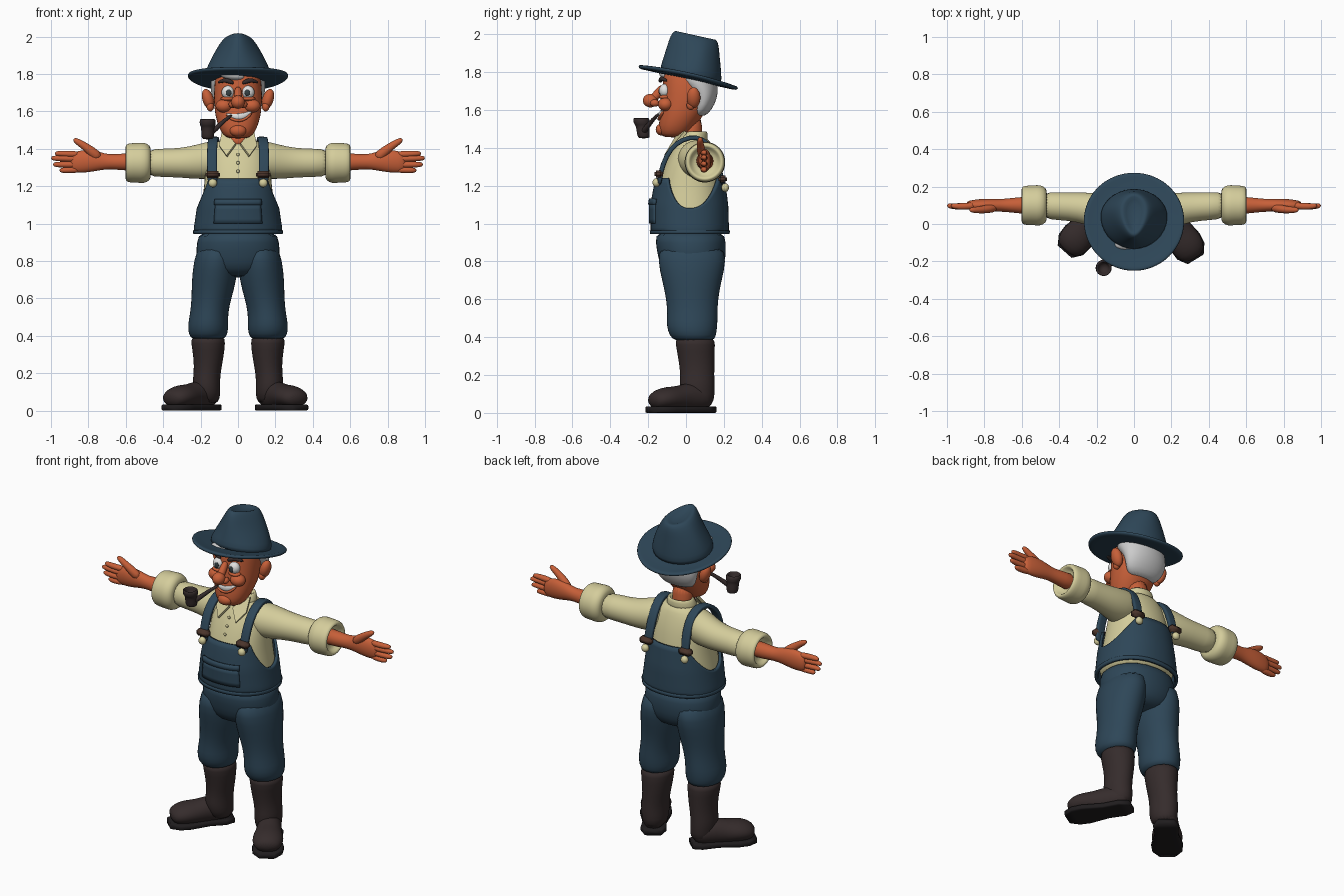
import bpy, bmesh, math
from mathutils import Vector, Matrix

def material(name, rgb):
    m = bpy.data.materials.new(name)
    m.diffuse_color = (*rgb, 1)
    return m

BLUE = material("denim_blue", (0.027, 0.062, 0.097))
SHIRT = material("cream_cloth", (0.66, 0.61, 0.33))
SKIN = material("skin", (0.57, 0.115, 0.04))
BOOT = material("boot_brown", (0.036, 0.025, 0.025))
SOLE = material("dark_sole", (0.014, 0.012, 0.013))
WHITE = material("white", (0.75, 0.75, 0.74))
HAIR = material("grey_hair", (0.6, 0.6, 0.6))
LEATHER = material("buckle_brown", (0.07, 0.035, 0.024))
EYE = material("eye_grey", (0.035, 0.05, 0.055))
X, Y, Z = Vector((1, 0, 0)), Vector((0, 1, 0)), Vector((0, 0, 1))

def finish(name, bm, mat, sub=0, smooth=True):
    bmesh.ops.recalc_face_normals(bm, faces=bm.faces[:])
    for f in bm.faces:
        f.smooth = smooth
    me = bpy.data.meshes.new(name)
    bm.to_mesh(me)
    bm.free()
    me.materials.append(mat)
    ob = bpy.data.objects.new(name, me)
    bpy.context.collection.objects.link(ob)
    if sub:
        ob.modifiers.new("smooth", "SUBSURF").levels = sub
        ob.modifiers["smooth"].render_levels = sub
    return ob

def se(c, p):
    return math.copysign(abs(c) ** (2 / p), c)

# Skin of rounded sections; each ring is (x, y, z, half size along hint, other half size)
def sweep(name, rings, mat, axis=None, hint=X, n=20, p=2.0, sub=1):
    bm, loops = bmesh.new(), []
    pts = [Vector(r[:3]) for r in rings]
    for i, r in enumerate(rings):
        if axis == "z":
            u, v = X, Y
        elif axis == "x":
            u, v = Y, Z
        else:
            t = (pts[min(i + 1, len(pts) - 1)] - pts[max(i - 1, 0)]).normalized()
            u = (hint - t * hint.dot(t)).normalized()
            v = t.cross(u)
        angles = [2 * math.pi * k / n for k in range(n)]
        loops.append([bm.verts.new(pts[i] + u * r[3] * se(math.cos(a), p) + v * r[4] * se(math.sin(a), p))
                      for a in angles])
    for a, b in zip(loops, loops[1:]):
        for k in range(n):
            bm.faces.new((a[k], a[(k + 1) % n], b[(k + 1) % n], b[k]))
    bm.faces.new(loops[0])
    bm.faces.new(loops[-1])
    return finish(name, bm, mat, sub)

# Upright form; each row is (z, centre x, front y, back y, half width)
def body(name, rows, mat, s=1, **kw):
    return sweep(name, [(s * x, (f + b) / 2, z, w, (b - f) / 2) for z, x, f, b, w in rows], mat, axis="z", **kw)

def ball(name, loc, size, mat, rot=0):
    bm = bmesh.new()
    bmesh.ops.create_uvsphere(bm, u_segments=20, v_segments=12, radius=1,
                              matrix=Matrix.Translation(loc) @ Matrix.Rotation(rot, 4, "Y") @ Matrix.Diagonal((*size, 1)))
    return finish(name, bm, mat)

# Shirt torso
TORSO = [(0.93, 0, -0.165, 0.205, 0.212), (0.97, 0, -0.167, 0.207, 0.217), (1.1, 0, -0.168, 0.203, 0.198),
         (1.2, 0, -0.15, 0.19, 0.182), (1.3, 0, -0.118, 0.175, 0.178), (1.37, 0, -0.085, 0.155, 0.165),
         (1.42, 0, -0.055, 0.135, 0.135), (1.46, 0, -0.03, 0.115, 0.085)]
body("shirt_torso", TORSO, SHIRT, p=2.2)

# Curved denim panel lying on the torso
def panel(name, a0, a1, low, top, off, cols, rows=10):
    bm, grid = bmesh.new(), []
    for i in range(cols + 1):
        a = math.radians(a0 + (a1 - a0) * i / cols)
        c, s = math.cos(a), math.sin(a)
        col = []
        for j in range(rows + 1):
            z = low + (top(s) - low) * j / rows
            k = max(m for m in range(len(TORSO) - 1) if TORSO[m][0] <= z)
            A, B = TORSO[k], TORSO[k + 1]
            t = (z - A[0]) / (B[0] - A[0])
            f, b, w = [A[m] + (B[m] - A[m]) * t for m in (2, 3, 4)]
            col.append(bm.verts.new(((w + off) * se(c, 2.2), (f + b) / 2 + ((b - f) / 2 + off) * se(s, 2.2), z)))
        grid.append(col)
    for p, q in zip(grid, grid[1:]):
        for j in range(rows):
            bm.faces.new((p[j], q[j], q[j + 1], p[j + 1]))
    bmesh.ops.remove_doubles(bm, verts=bm.verts[:], dist=1e-5)
    ob = finish(name, bm, BLUE)
    m = ob.modifiers.new("thickness", "SOLIDIFY")
    m.thickness, m.offset = 0.016, 0
    return ob

panel("overall_bib", 0, 360, 0.95, lambda s: 1.08 + 0.16 * min(1, (abs(s) / (0.64 if s < 0 else 0.82)) ** 2), 0.012, 72)
panel("waist_hem", 0, 360, 0.945, lambda s: 0.965, 0.017, 48, 2)
panel("bib_pocket", -121, -59, 1.0, lambda s: 1.1, 0.02, 14, 4)
panel("pocket_flap", -122, -58, 1.1, lambda s: 1.13, 0.025, 14, 2)

# Trouser hips
body("trouser_hips", [(0.97, 0, -0.165, 0.205, 0.212), (0.9, 0, -0.163, 0.213, 0.222), (0.82, 0, -0.15, 0.213, 0.23),
                      (0.76, 0, -0.13, 0.195, 0.2), (0.71, 0, -0.08, 0.15, 0.12)], BLUE, p=2.2)

for s, side in ((-1, "right"), (1, "left")):
    # Trouser legs
    body(side + "_trouser_leg", [(0.9, 0.11, -0.14, 0.2, 0.1), (0.8, 0.12, -0.152, 0.215, 0.118),
         (0.7, 0.127, -0.128, 0.19, 0.122), (0.6, 0.142, -0.105, 0.17, 0.107), (0.52, 0.155, -0.1, 0.168, 0.102),
         (0.46, 0.16, -0.105, 0.168, 0.11), (0.41, 0.16, -0.09, 0.16, 0.106), (0.375, 0.16, -0.06, 0.15, 0.088)], BLUE, s)
    # Boots
    body(side + "_boot_shaft", [(0.4, 0.16, -0.055, 0.15, 0.088), (0.37, 0.16, -0.058, 0.155, 0.094),
         (0.28, 0.157, -0.04, 0.152, 0.08), (0.2, 0.165, -0.03, 0.15, 0.072), (0.15, 0.17, -0.035, 0.152, 0.075),
         (0.1, 0.165, -0.03, 0.152, 0.072), (0.03, 0.165, 0.0, 0.145, 0.066)], BOOT, s)
    tx, ty = (0.315, -0.085) if s < 0 else (0.285, -0.115)
    def foot(t, z, a, b):
        return (s * (0.16 + (tx - 0.16) * t), 0.09 + (ty - 0.09) * t, z, a, b)
    across = Vector((0.09 - ty, s * (tx - 0.16), 0)).normalized()
    across = Vector((across.x, across.y * 1, 0))
    sweep(side + "_boot_foot", [foot(-0.2, 0.07, 0.045, 0.045), foot(0, 0.08, 0.068, 0.065), foot(0.35, 0.085, 0.066, 0.08),
          foot(0.65, 0.075, 0.078, 0.065), foot(0.9, 0.077, 0.09, 0.063), foot(1.15, 0.07, 0.085, 0.055),
          foot(1.33, 0.055, 0.052, 0.032)], BOOT, hint=across)
    sweep(side + "_boot_sole", [foot(-0.22, 0.017, 0.05, 0.017), foot(0, 0.017, 0.073, 0.017), foot(0.4, 0.017, 0.067, 0.017),
          foot(0.9, 0.017, 0.09, 0.017), foot(1.15, 0.017, 0.085, 0.017), foot(1.36, 0.017, 0.05, 0.017)],
          SOLE, hint=across, p=6, sub=0)
    # Sleeves with rolled cuffs
    sweep(side + "_sleeve", [(s * x, y, z, a, b) for x, y, z, a, b in (
          (0.06, 0.05, 1.35, 0.09, 0.09), (0.14, 0.055, 1.342, 0.105, 0.104), (0.22, 0.075, 1.33, 0.093, 0.093),
          (0.3, 0.09, 1.325, 0.08, 0.08), (0.4, 0.095, 1.325, 0.074, 0.076), (0.5, 0.1, 1.325, 0.075, 0.075))], SHIRT, axis="x")
    sweep(side + "_rolled_cuff", [(s * x, 0.1, 1.325, r, r) for x, r in (
          (0.465, 0.07), (0.47, 0.093), (0.5, 0.112), (0.54, 0.106), (0.58, 0.107), (0.603, 0.097),
          (0.6, 0.078), (0.56, 0.07))], SHIRT, axis="x", n=24)
    # Forearm, palm, fingers and thumb
    sweep(side + "_forearm_and_palm", [(s * x, 0.1, z, a, b) for x, z, a, b in (
          (0.52, 1.33, 0.05, 0.052), (0.62, 1.33, 0.044, 0.045), (0.69, 1.33, 0.034, 0.038), (0.74, 1.335, 0.035, 0.05),
          (0.8, 1.335, 0.036, 0.062), (0.86, 1.33, 0.03, 0.06), (0.9, 1.325, 0.02, 0.045))], SKIN, axis="x")
    for k, (z0, z1, x1) in enumerate(((1.37, 1.375, 0.98), (1.345, 1.35, 1.0), (1.315, 1.316, 0.99), (1.288, 1.285, 0.955))):
        sweep(f"{side}_finger_{k + 1}", [(s * 0.84, 0.1, z0, 0.02, 0.019), (s * 0.91, 0.093, (z0 + z1) / 2, 0.019, 0.018),
              (s * (x1 - 0.02), 0.095, z1, 0.017, 0.016), (s * x1, 0.1, z1, 0.009, 0.009)], SKIN, hint=Y, n=10)
    sweep(side + "_thumb", [(s * 0.735, 0.09, 1.345, 0.026, 0.03), (s * 0.785, 0.08, 1.388, 0.024, 0.027),
          (s * 0.825, 0.075, 1.418, 0.019, 0.02), (s * 0.86, 0.075, 1.44, 0.017, 0.018), (s * 0.88, 0.075, 1.452, 0.009, 0.009)],
          SKIN, hint=Y, n=12)
    # Shoulder straps
    sweep(side + "_strap", [(s * x, y, z, 0.027, 0.013) for x, y, z in (
          (0.135, -0.142, 1.2), (0.138, -0.135, 1.27), (0.14, -0.105, 1.36), (0.137, -0.055, 1.425), (0.132, 0.02, 1.46),
          (0.125, 0.09, 1.45), (0.12, 0.145, 1.39), (0.123, 0.178, 1.3), (0.13, 0.193, 1.2))], BLUE, p=4, n=16)
    # Strap buckles and knobs, front and back
    for y, z, d, tag in ((-0.145, 1.262, -1, "front"), (0.195, 1.235, 1, "back")):
        bm = bmesh.new()
        bmesh.ops.create_cube(bm, size=1, matrix=Matrix.Translation((s * 0.135, y, z)) @ Matrix.Diagonal((0.078, 0.045, 0.038, 1)))
        bmesh.ops.bevel(bm, geom=bm.edges[:], offset=0.009, segments=2, affect="EDGES")
        finish(f"{side}_{tag}_buckle", bm, LEATHER)
        ball(f"{side}_{tag}_knob", (s * 0.135, y + d * 0.012, z - 0.045), (0.023, 0.02, 0.023), SHIRT)
    # Collar flaps
    bm = bmesh.new()
    bm.faces.new([bm.verts.new((s * x, y, z)) for x, y, z in (
        (0.012, -0.068, 1.425), (0.045, -0.045, 1.465), (0.085, 0.0, 1.485), (0.1, -0.06, 1.415), (0.06, -0.108, 1.36))])
    ob = finish(side + "_collar_flap", bm, SHIRT, smooth=False)
    m = ob.modifiers.new("thickness", "SOLIDIFY")
    m.thickness, m.offset = 0.016, 0
    # Ears, cheeks, eyes and brows
    ball(side + "_ear", (s * 0.16, 0.04, 1.665), (0.03, 0.036, 0.057), SKIN, s * 0.3)
    ball(side + "_ear_lobe", (s * 0.148, 0.025, 1.625), (0.02, 0.022, 0.025), SKIN)
    ball(side + "_cheek", (s * 0.075, -0.108, 1.63), (0.045, 0.04, 0.036), SKIN)
    ball(side + "_eye", (s * 0.054, -0.112, 1.702), (0.034, 0.03, 0.036), WHITE)
    ball(side + "_iris", (s * 0.05, -0.139, 1.7), (0.015, 0.006, 0.018), EYE)
    ball(side + "_lower_lid", (s * 0.056, -0.112, 1.668), (0.037, 0.03, 0.014), SKIN)
    sweep(side + "_eyebrow", [(s * x, y, z, r, 0.011) for x, y, z, r in (
          (0.022, -0.134, 1.748, 0.008), (0.045, -0.136, 1.762, 0.014), (0.075, -0.127, 1.769, 0.013),
          (0.11, -0.1, 1.752, 0.006))], BOOT, hint=Z, n=10)
    ball(side + "_nostril", (s * 0.03, -0.165, 1.637), (0.02, 0.025, 0.019), SKIN)

# Shirt collar band and buttons
body("collar_band", [(1.42, 0, -0.045, 0.12, 0.1), (1.455, 0, -0.03, 0.115, 0.09), (1.488, 0, -0.008, 0.115, 0.078),
                     (1.49, 0, 0.0, 0.1, 0.066), (1.45, 0, 0.0, 0.09, 0.06)], SHIRT)
for k, (y, z) in enumerate(((-0.088, 1.37), (-0.108, 1.325), (-0.128, 1.28))):
    ball(f"shirt_button_{k + 1}", (0, y, z), (0.009, 0.006, 0.009), SHIRT)

# Neck and head
sweep("neck", [(0, 0.035, 1.4, 0.062, 0.058), (0, 0.03, 1.45, 0.06, 0.055), (0, 0.03, 1.58, 0.065, 0.06)], SKIN, axis="z")
ball("neck_opening", (0, -0.022, 1.442), (0.045, 0.03, 0.035), SKIN)
body("head", [(1.455, 0, -0.115, -0.02, 0.05), (1.472, 0, -0.14, 0.015, 0.082), (1.52, 0, -0.147, 0.055, 0.106),
              (1.58, 0, -0.137, 0.1, 0.124), (1.65, 0, -0.13, 0.13, 0.13), (1.72, 0, -0.125, 0.14, 0.13),
              (1.8, 0, -0.12, 0.14, 0.12), (1.83, 0, -0.1, 0.12, 0.1)], SKIN, p=2.2)
ball("chin", (0, -0.128, 1.497), (0.045, 0.032, 0.032), SKIN)
sweep("nose_bridge", [(0, -0.115, 1.73, 0.018, 0.02), (0, -0.145, 1.69, 0.02, 0.022), (0, -0.185, 1.65, 0.028, 0.025)], SKIN)
ball("nose_tip", (0, -0.188, 1.65), (0.037, 0.04, 0.036), SKIN)

# Smile
smile = ((-0.065, -0.124, 1.587), (-0.03, -0.139, 1.573), (0.01, -0.142, 1.571), (0.045, -0.137, 1.58), (0.075, -0.117, 1.602))
sweep("teeth", [(*p, h, 0.007) for p, h in zip(smile, (0.004, 0.014, 0.018, 0.016, 0.004))], WHITE, hint=Z, n=10)
sweep("lower_lip", [(x, y - 0.002, z - h - 0.006, 0.008, 0.01) for (x, y, z), h in zip(smile, (0, 0.012, 0.017, 0.014, 0))],
      SKIN, hint=Z, n=10)

# Hair and forelock
body("hair", [(1.565, 0, 0.03, 0.1, 0.08), (1.6, 0, 0.03, 0.137, 0.122), (1.66, 0, 0.035, 0.165, 0.14),
              (1.71, 0, 0.0, 0.17, 0.147), (1.76, 0, -0.06, 0.168, 0.15), (1.81, 0, -0.06, 0.155, 0.14)], HAIR)
ball("forelock", (-0.035, -0.11, 1.795), (0.07, 0.032, 0.026), HAIR, 0.15)

# Smoking pipe
sweep("pipe_stem", [(-0.03, -0.14, 1.583, 0.008, 0.008), (-0.075, -0.175, 1.55, 0.011, 0.011),
                    (-0.12, -0.21, 1.505, 0.014, 0.014), (-0.155, -0.23, 1.48, 0.02, 0.02)], BOOT, hint=Z, n=12)
sweep("pipe_bowl", [(-0.162, y, z, r, r) for y, z, r in (
      (-0.222, 1.45, 0.026), (-0.224, 1.46, 0.034), (-0.227, 1.5, 0.035), (-0.231, 1.52, 0.036), (-0.233, 1.527, 0.044),
      (-0.237, 1.56, 0.044), (-0.237, 1.56, 0.031), (-0.233, 1.52, 0.026))], BOOT, axis="z")

# Hat brim with lifted sides
brim = sweep("hat_brim", [(0, 0, z, r, r) for z, r in (
      (-0.004, 0.12), (-0.004, 0.18), (-0.004, 0.235), (-0.004, 0.264), (0.009, 0.272), (0.02, 0.264), (0.014, 0.23),
      (0.012, 0.17))], BLUE, axis="z", n=40)
for v in brim.data.vertices:
    v.co.z += 0.25 * v.co.x ** 2
# Hat crown with creased top
crown = sweep("hat_crown", [(0, y, z, a, b) for y, z, a, b in (
      (0.012, 0.0, 0.185, 0.17), (0.01, 0.035, 0.18, 0.165), (0.005, 0.09, 0.158, 0.155), (-0.003, 0.15, 0.127, 0.142),
      (-0.008, 0.2, 0.1, 0.132), (-0.01, 0.232, 0.075, 0.118), (-0.01, 0.236, 0.055, 0.1), (-0.01, 0.215, 0.03, 0.07))],
      BLUE, axis="z", n=32)
for v in crown.data.vertices:
    v.co.x *= 1 + max(-0.35, min(0.1, v.co.y * 2.2)) * min(1, v.co.z / 0.15)
for ob in (brim, crown):
    ob.location = (0, 0.01, 1.765)
    ob.rotation_euler.x = math.radians(-12.5)
